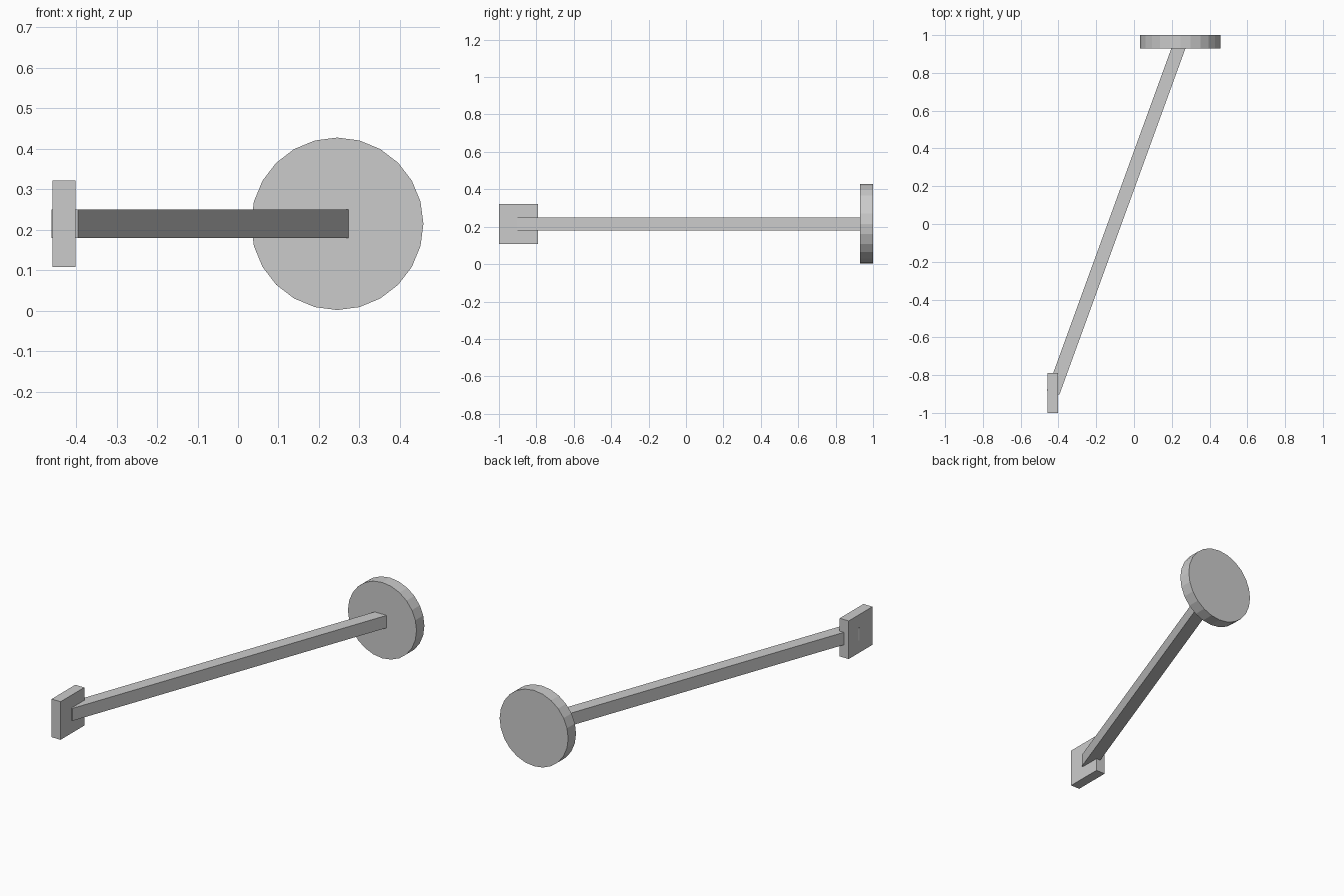
import bpy
from math import radians, sin, cos, pi
from mathutils import Vector

cube = bpy.data.objects.get("Cube")
if cube:
    bpy.data.objects.remove(cube, do_unlink=True)

GREY = (0.6, 0.6, 0.6, 1)
grey = bpy.data.materials.new("plain grey")
grey.use_nodes = True
grey.diffuse_color = GREY
grey.node_tree.nodes["Principled BSDF"].inputs["Base Color"].default_value = GREY


def finish(name):
    obj = bpy.context.object
    obj.name = name
    obj.data.materials.append(grey)
    return obj


def box(name, centre, size, turn=0):
    bpy.ops.mesh.primitive_cube_add(size=1, location=centre, rotation=(0, 0, turn))
    obj = finish(name)
    obj.scale = size
    return obj


MID_Z = 0.215

# Upright round disc at the back end
bpy.ops.mesh.primitive_cylinder_add(vertices=24, radius=0.213, depth=0.07,
                                    location=(0.245, 0.965, MID_Z),
                                    rotation=(pi / 2, 0, 0))
finish("round_disc")

# Square plate at the front end
box("square_plate", (-0.43, -0.895, MID_Z), (0.056, 0.21, 0.214))

# Slanted square bar, its near end just poking through the plate
tilt = radians(20)
along = Vector((sin(tilt), cos(tilt), 0))
near_end = Vector((-0.428, -0.892, MID_Z))
length = 1.97
box("slanted_bar", near_end + along * length / 2, (0.07, length, 0.07), -tilt)
